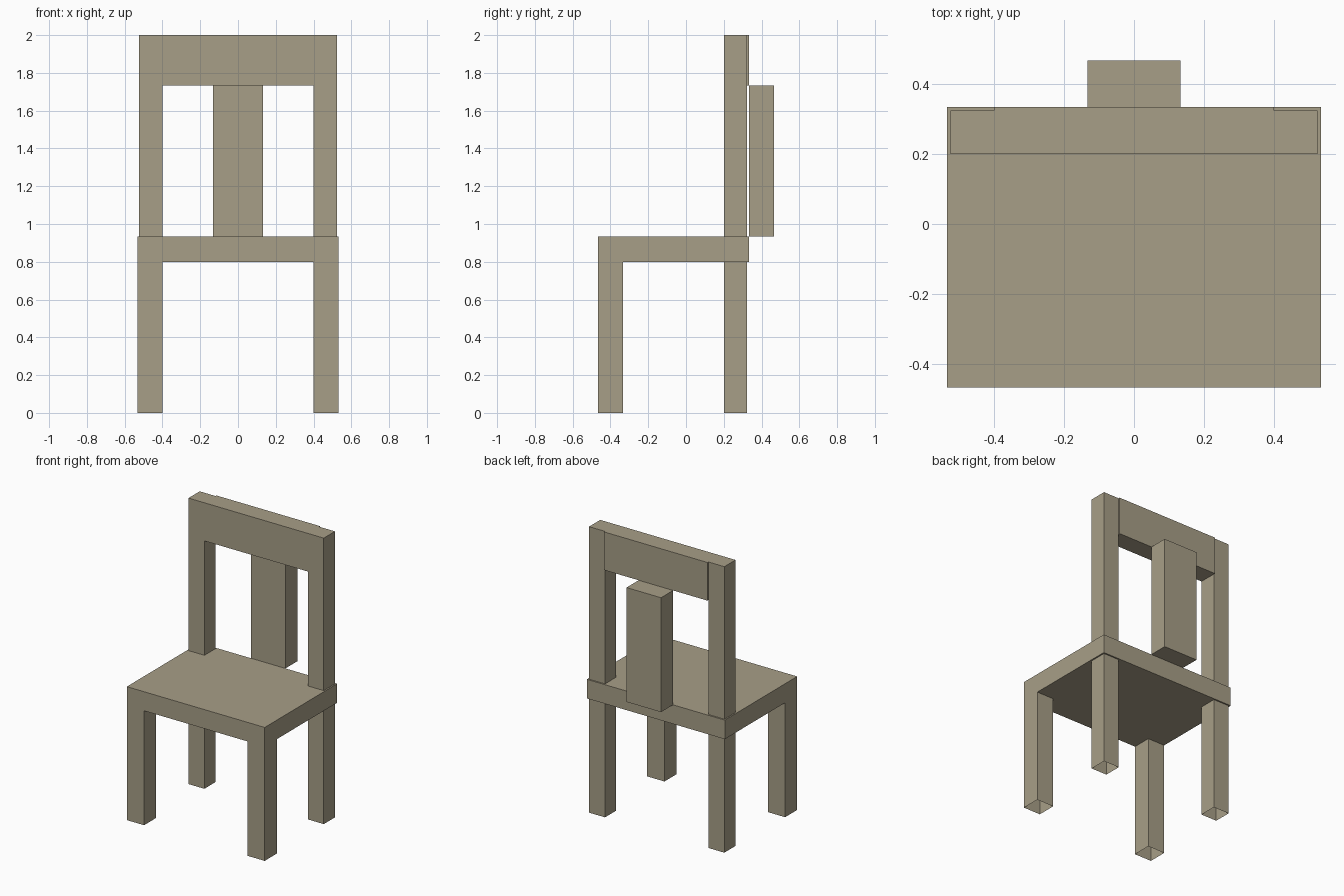
import bpy, bmesh

if "Cube" in bpy.data.objects:
    bpy.data.objects.remove(bpy.data.objects["Cube"])

wood = bpy.data.materials.new("tan wood")
wood.diffuse_color = (0.39, 0.345, 0.245, 1)
wood.use_nodes = True
wood.node_tree.nodes["Principled BSDF"].inputs["Base Color"].default_value = wood.diffuse_color


def box(name, x, y, z, skip=()):
    """Box from (min, max) ranges; skip lists open ends: 'top', 'bottom'."""
    bm = bmesh.new()
    bmesh.ops.create_cube(bm, size=1)
    for v in bm.verts:
        v.co = [r[0] if c < 0 else r[1] for c, r in zip(v.co, (x, y, z))]
    bm.normal_update()
    ends = [f for f in bm.faces if (f.normal.z > 0.5 and 'top' in skip)
            or (f.normal.z < -0.5 and 'bottom' in skip)]
    bmesh.ops.delete(bm, geom=ends, context='FACES')
    me = bpy.data.meshes.new(name)
    bm.to_mesh(me)
    bm.free()
    me.materials.append(wood)
    ob = bpy.data.objects.new(name, me)
    bpy.context.collection.objects.link(ob)
    return ob


U = 2 / 15          # thickness of the boards
FRONT, BACK = -3.5 * U, 2.5 * U
SEAT_Z, SEAT_TOP = 6 * U, 7 * U
INSET = 0.01        # back posts are slightly slimmer than the boards

# seat
box("seat", (-4 * U, 4 * U), (FRONT, BACK), (SEAT_Z, SEAT_TOP))

# legs (open underneath) and back posts, on both sides
for side, s in (("left", -1), ("right", 1)):
    wide = sorted((s * 3 * U, s * 4 * U))
    slim = sorted((s * 3 * U, s * (4 * U - INSET)))
    post_y = (1.5 * U, BACK - INSET)
    box("front_leg_" + side, wide, (FRONT, FRONT + U), (0, SEAT_Z), ('top', 'bottom'))
    box("back_leg_" + side, slim, post_y, (0, SEAT_Z), ('top', 'bottom'))
    box("back_post_" + side, slim, post_y, (SEAT_TOP, 2), ('bottom',))

# top rail between the posts, and the slat behind it
box("top_rail", (-3 * U, 3 * U), (1.5 * U, BACK), (13 * U, 2))
box("back_slat", (-U, U), (BACK, BACK + U), (SEAT_TOP, 13 * U))
